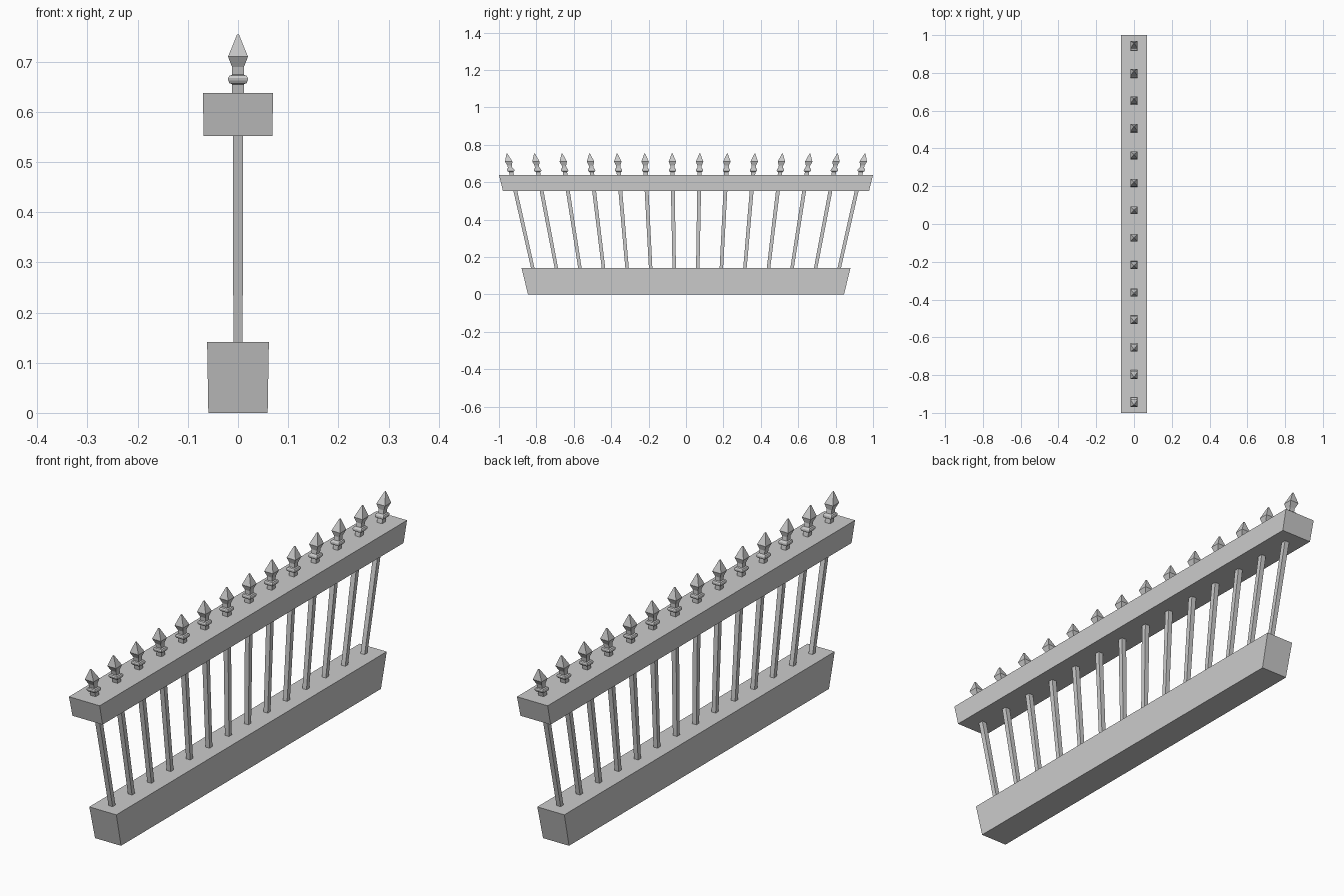
import bpy, bmesh

if "Cube" in bpy.data.objects:
    bpy.data.objects.remove(bpy.data.objects["Cube"])

COUNT = 14          # number of balusters
END = 0.932         # outermost baluster position before the taper


def taper(z):
    # The whole railing widens evenly towards the top
    return 0.845 + 0.242 * z


def loft(name, profile, y=0.0):
    # Stack of four-sided rings (half_x, half_y, z), capped at both ends
    bm = bmesh.new()
    rings = []
    for hx, hy, z in profile:
        s = taper(z)
        rings.append([bm.verts.new((sx * hx * s, (y + sy * hy) * s, z))
                      for sx, sy in ((-1, -1), (1, -1), (1, 1), (-1, 1))])
    for a, b in zip(rings, rings[1:]):
        for i in range(4):
            j = (i + 1) % 4
            bm.faces.new((a[i], a[j], b[j], b[i]))
    bm.faces.new(rings[0][::-1])
    bm.faces.new(rings[-1])
    bmesh.ops.remove_doubles(bm, verts=bm.verts, dist=1e-5)
    bmesh.ops.recalc_face_normals(bm, faces=bm.faces)
    mesh = bpy.data.meshes.new(name)
    bm.to_mesh(mesh)
    bm.free()
    obj = bpy.data.objects.new(name, mesh)
    bpy.context.collection.objects.link(obj)
    return obj


# Base plinth and top rail
loft("base_plinth", [(0.07, 1.0, 0.0), (0.07, 1.0, 0.141)])
loft("top_rail", [(0.07, 1.0, 0.552), (0.07, 1.0, 0.638)])

# Finial outline: neck, collar, neck, flared spear point
finial = [(0.0115, 0.638), (0.0115, 0.655), (0.017, 0.657), (0.0195, 0.663),
          (0.0195, 0.668), (0.017, 0.672), (0.0115, 0.674), (0.0115, 0.689),
          (0.0195, 0.710), (0.002, 0.754)]

for i in range(COUNT):
    y = -END + 2 * END * i / (COUNT - 1)
    # Slender bar between plinth and rail
    loft(f"bar_{i + 1}", [(0.0105, 0.0105, 0.141), (0.0105, 0.0105, 0.552)], y)
    # Spear finial above the rail
    loft(f"finial_{i + 1}", [(r, r, z) for r, z in finial], y)
